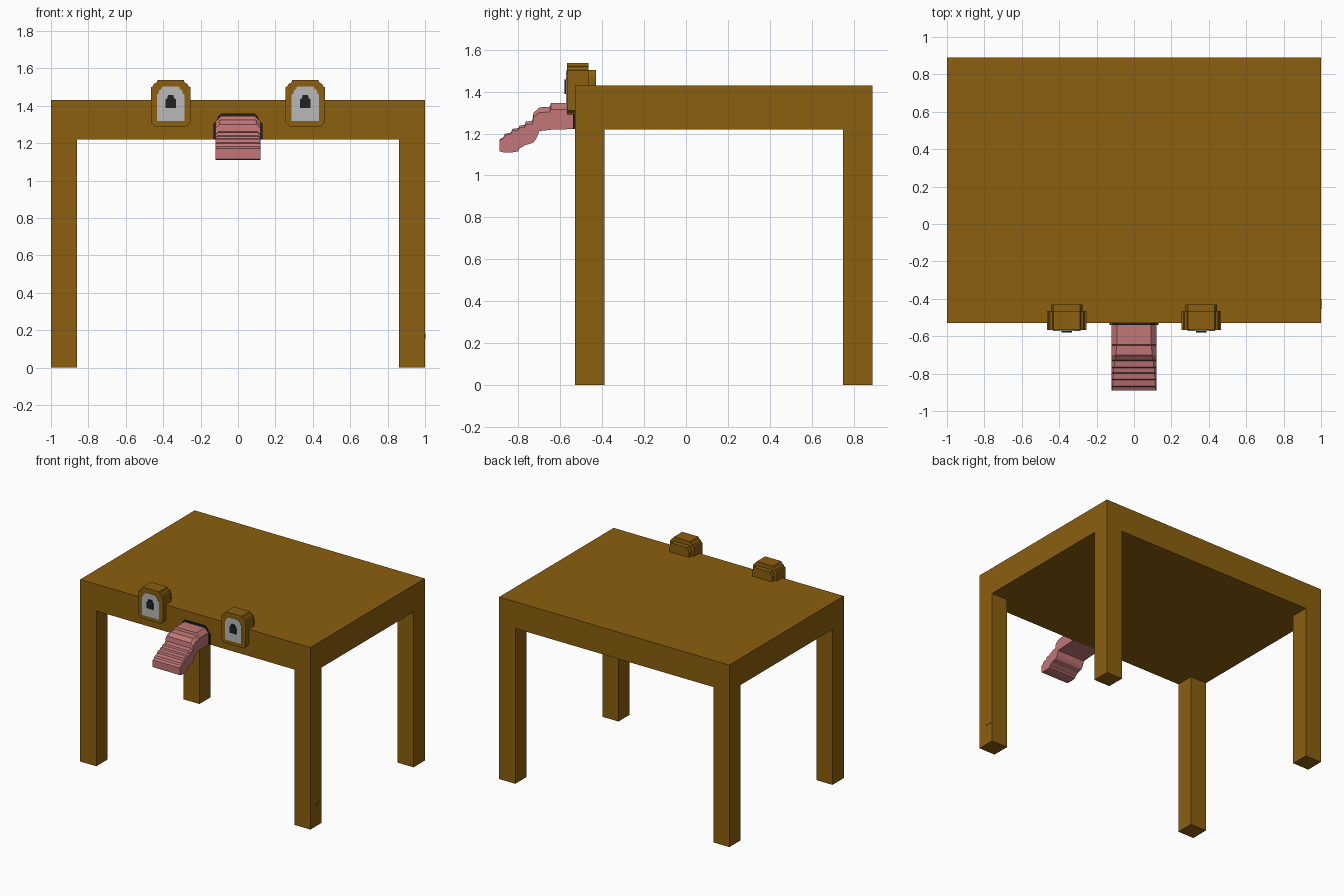
import bpy, bmesh

if "Cube" in bpy.data.objects:
    bpy.data.objects.remove(bpy.data.objects["Cube"], do_unlink=True)


def material(name, rgb):
    m = bpy.data.materials.new(name)
    m.use_nodes = True
    m.diffuse_color = (*rgb, 1)
    m.node_tree.nodes["Principled BSDF"].inputs["Base Color"].default_value = (*rgb, 1)
    return m


WOOD = material("brown wood", (0.26, 0.115, 0.0045))
PINK = material("tongue pink", (0.54, 0.182, 0.182))
GREY = material("eye grey", (0.49, 0.49, 0.49))
DARK = material("near black", (0.016, 0.016, 0.016))


def loft(name, rings, mat):
    """Joins rings of points with equal counts and caps both ends."""
    bm = bmesh.new()
    loops = [[bm.verts.new(p) for p in ring] for ring in rings]
    n = len(loops[0])
    for a, b in zip(loops, loops[1:]):
        for i in range(n):
            j = (i + 1) % n
            bm.faces.new((a[i], a[j], b[j], b[i]))
    bm.faces.new(loops[0])
    bm.faces.new(loops[-1])
    bmesh.ops.recalc_face_normals(bm, faces=bm.faces)
    mesh = bpy.data.meshes.new(name)
    bm.to_mesh(mesh)
    bm.free()
    mesh.materials.append(mat)
    obj = bpy.data.objects.new(name, mesh)
    bpy.context.collection.objects.link(obj)
    return obj


def ring(half, y, cx=0):
    """Mirrors a right-hand outline of (x, z) points into a closed ring."""
    pts = half + [(-x, z) for x, z in reversed(half)]
    return [(cx + x, y, z) for x, z in pts]


def prism(name, half, y0, y1, mat, cx=0):
    return loft(name, [ring(half, y0, cx), ring(half, y1, cx)], mat)


def box(name, x0, x1, y0, y1, z0, z1, mat):
    h = (x1 - x0) / 2
    return prism(name, [(h, z0), (h, z1)], y0, y1, mat, (x0 + x1) / 2)


# Table top and four square legs
box("table_top", -1, 1, -0.53, 0.89, 1.22, 1.43, WOOD)
for side, x in (("right", -1), ("left", 0.86)):
    for end, y in (("front", -0.53), ("back", 0.75)):
        box(f"{end}_{side}_leg", x, x + 0.14, y, y + 0.14, 0, 1.22, WOOD)

# Small peg plate on the outside of the front left leg
box("leg_peg", 0.99, 1.003, -0.455, -0.4, 0.155, 0.18, WOOD)

# Eyes: stepped housing, smaller back block, grey eyeball plate and pupil
HOUSING = [(0.085, 1.29), (0.09, 1.298), (0.105, 1.31), (0.105, 1.50), (0.096, 1.503),
           (0.09, 1.517), (0.076, 1.523), (0.07, 1.537)]
BACK = [(0.085, 1.34), (0.085, 1.47), (0.07, 1.503)]
EYEBALL = [(0.073, 1.32), (0.073, 1.46), (0.065, 1.465), (0.06, 1.485), (0.05, 1.488), (0.045, 1.502)]
PUPIL = [(0.028, 1.388), (0.028, 1.435), (0.018, 1.44), (0.015, 1.457)]
for side, cx in (("right", -0.36), ("left", 0.36)):
    prism(f"{side}_eye_housing", HOUSING, -0.568, -0.465, WOOD, cx)
    prism(f"{side}_eye_back", BACK, -0.465, -0.43, WOOD, cx)
    prism(f"{side}_eyeball", EYEBALL, -0.572, -0.567, GREY, cx)
    prism(f"{side}_pupil", PUPIL, -0.58, -0.572, DARK, cx)

# Arched dark mouth plate on the front edge
prism("mouth", [(0.13, 1.222), (0.13, 1.305), (0.115, 1.32), (0.105, 1.343), (0.09, 1.358)],
      -0.539, -0.525, DARK)

# Stepped tongue: (y, bottom z, top z, edge bevel)
STATIONS = [
    (-0.52, 1.222, 1.345, 0.030), (-0.645, 1.218, 1.345, 0.030),
    (-0.650, 1.217, 1.328, 0.026), (-0.700, 1.212, 1.325, 0.024),
    (-0.715, 1.175, 1.310, 0.022), (-0.728, 1.158, 1.300, 0.020),
    (-0.733, 1.155, 1.262, 0.016), (-0.765, 1.145, 1.256, 0.014),
    (-0.770, 1.143, 1.242, 0.012), (-0.795, 1.128, 1.237, 0.010),
    (-0.800, 1.115, 1.226, 0.010), (-0.830, 1.110, 1.222, 0.008),
    (-0.835, 1.110, 1.205, 0.008), (-0.865, 1.110, 1.198, 0.006),
    (-0.872, 1.110, 1.182, 0.006), (-0.890, 1.115, 1.172, 0.006),
]
W = 0.12
loft("tongue", [ring([(W, zb), (W, zt - b), (W - b, zt)], y) for y, zb, zt, b in STATIONS], PINK)
